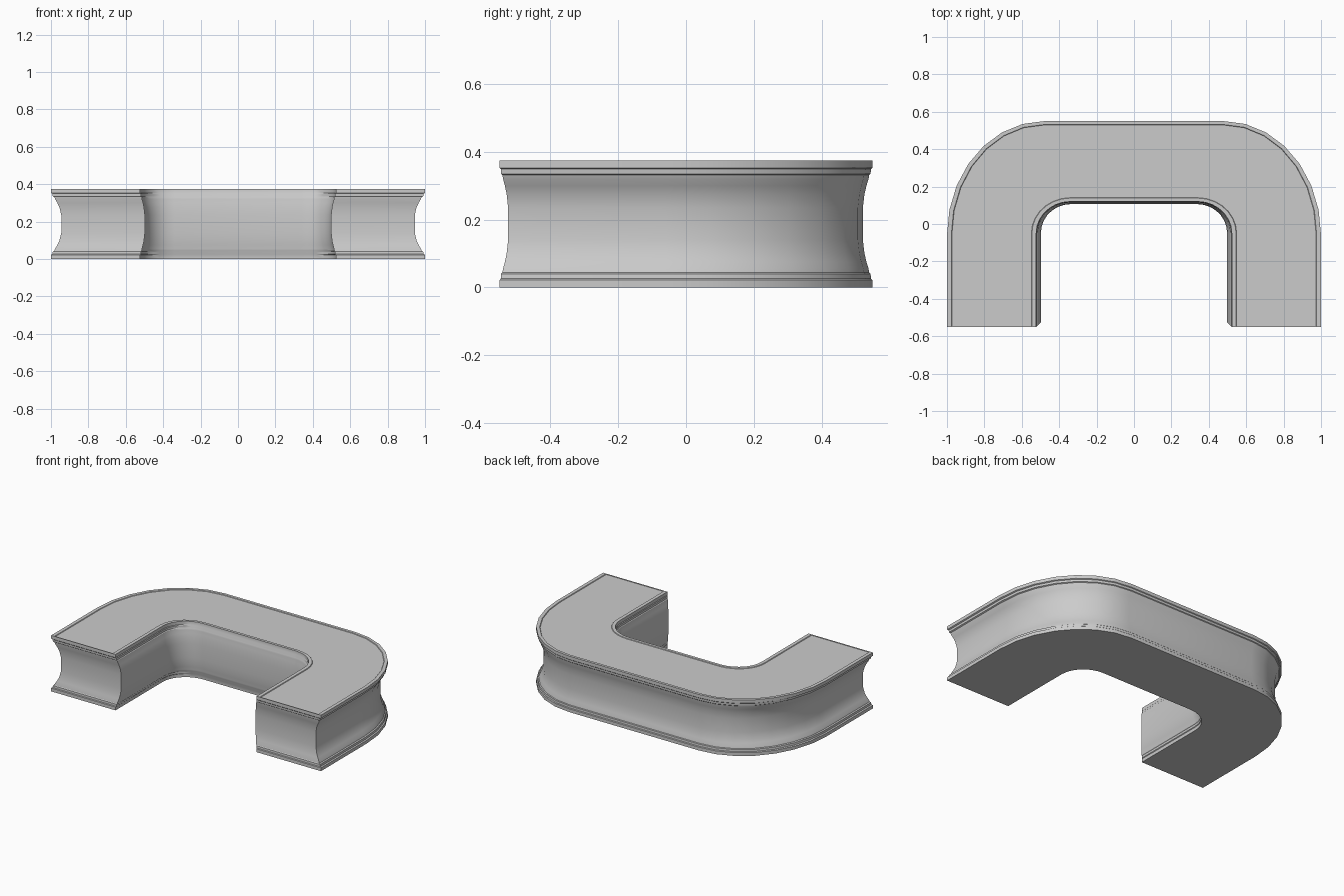
import bpy, bmesh, math

if "Cube" in bpy.data.objects:
    bpy.data.objects.remove(bpy.data.objects["Cube"])

H = 0.375
SEG = 7          # segments per rounded corner


def arch(half_x, top_y, end_y, cx, cy):
    """U-shaped path: left leg, elliptical corners, right leg."""
    rx, ry = half_x - cx, top_y - cy
    half = [(-half_x, end_y)]
    for k in range(SEG + 1):
        a = math.pi / 2 * k / SEG
        half.append((-cx - rx * math.cos(a), cy + ry * math.sin(a)))
    return half + [(-x, y) for x, y in reversed(half)]


def wall_loop(z, d, lip=0.0):
    """One level of the body; d is the depth of the concave bow (0..1)."""
    end = -0.55 + 0.025 * d + 0.15 * lip
    outer = arch(1 - 0.055 * d - lip, 0.55 - 0.028 * d - 0.8 * lip, end, 0.48, -0.06)
    inner = arch(0.523 - 0.025 * d + lip, 0.12 - 0.014 * d + 0.8 * lip, end, 0.34, -0.05)
    return [(x, y, z) for x, y in outer], [(x, y, z) for x, y in inner]


# Moulding and concave profile, mirrored about mid height
lower = [(0, 0), (0.022, 0), (0.026, 0.15), (0.04, 0.18), (0.044, 0.33),
         (0.055, 0.4), (0.075, 0.62), (0.1, 0.83), (0.14, 1.0)]
profile = lower + [(H - z, d) for z, d in reversed(lower)]
levels = [wall_loop(z, d) for z, d in profile]
# Raised top lip with a slightly sunken counter surface
levels.append(wall_loop(H, 0, 0.023))
levels.append(wall_loop(H - 0.004, 0, 0.026))

bm = bmesh.new()
rings = []
for outer, inner in levels:
    rings.append(([bm.verts.new(p) for p in outer], [bm.verts.new(p) for p in inner]))

# Side walls including the concave leg ends
for (o0, i0), (o1, i1) in zip(rings, rings[1:]):
    a, b = o0 + i0[::-1], o1 + i1[::-1]
    for k in range(len(a)):
        j = (k + 1) % len(a)
        bm.faces.new((a[k], a[j], b[j], b[k]))

# Bottom and counter surface as strips between outer and inner paths
for o, i in (rings[0], rings[-1]):
    for k in range(len(o) - 1):
        bm.faces.new((o[k], o[k + 1], i[k + 1], i[k]))
bmesh.ops.recalc_face_normals(bm, faces=bm.faces[:])

mesh = bpy.data.meshes.new("curved_counter")
bm.to_mesh(mesh)
bm.free()
counter = bpy.data.objects.new("curved_counter", mesh)
bpy.context.collection.objects.link(counter)
bpy.context.view_layer.objects.active = counter
counter.select_set(True)
bpy.ops.object.shade_smooth_by_angle(angle=math.radians(30))
